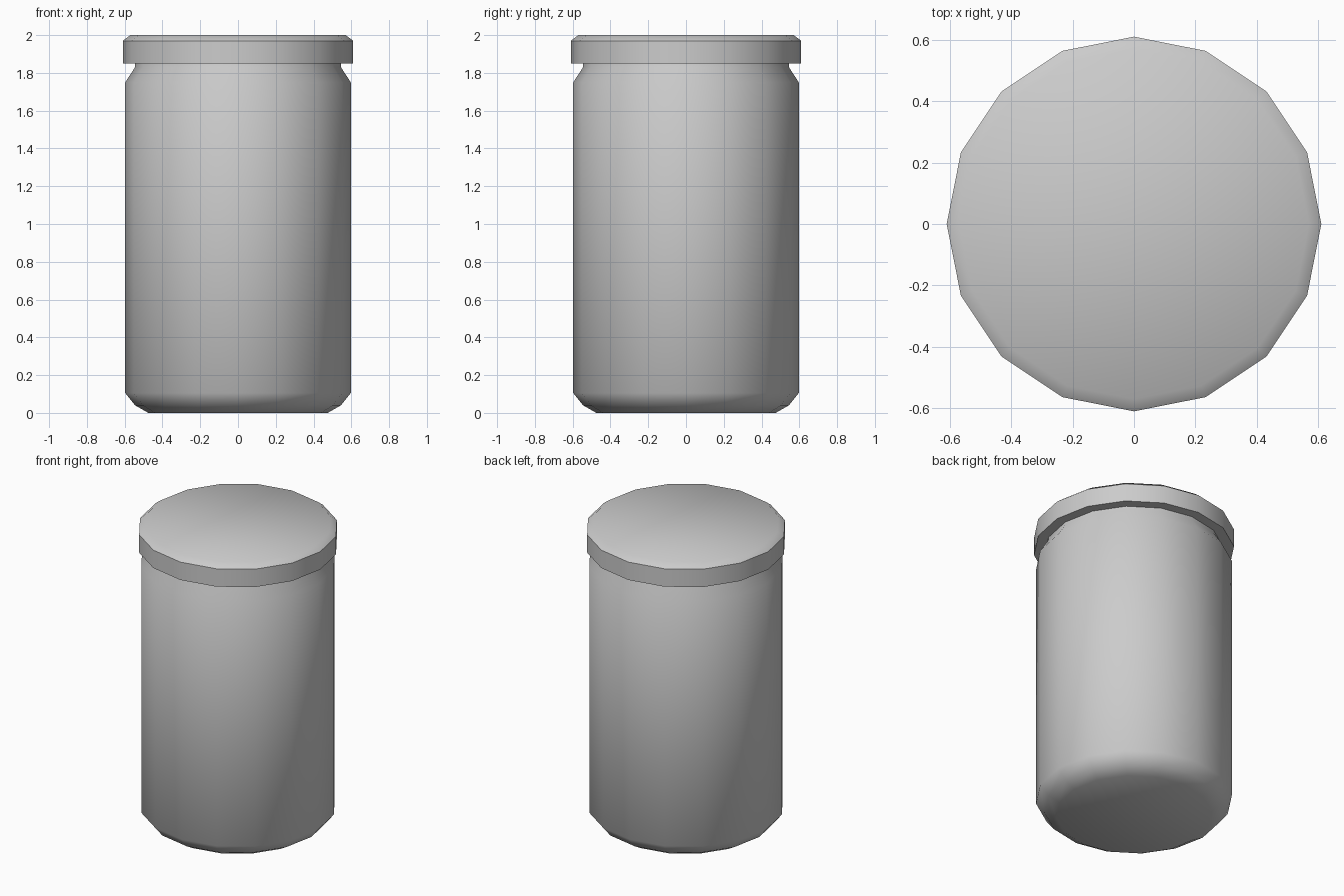
import bpy, bmesh
from math import cos, sin, pi, radians

if "Cube" in bpy.data.objects:
    bpy.data.objects.remove(bpy.data.objects["Cube"])

SIDES = 16


def lathe(name, profile, angle):
    """Revolve (radius, z) points into a closed 16-sided solid."""
    bm = bmesh.new()
    rings = [[bm.verts.new((r * cos(2 * pi * i / SIDES), r * sin(2 * pi * i / SIDES), z))
              for i in range(SIDES)] for r, z in profile]
    for low, high in zip(rings, rings[1:]):
        for i in range(SIDES):
            j = (i + 1) % SIDES
            bm.faces.new((low[i], low[j], high[j], high[i]))
    bm.faces.new(rings[0][::-1])
    bm.faces.new(rings[-1])
    mesh = bpy.data.meshes.new(name)
    bm.to_mesh(mesh)
    bm.free()
    obj = bpy.data.objects.new(name, mesh)
    bpy.context.collection.objects.link(obj)
    bpy.ops.object.select_all(action='DESELECT')
    obj.select_set(True)
    bpy.context.view_layer.objects.active = obj
    bpy.ops.object.shade_smooth_by_angle(angle=radians(angle))
    return obj


# Jar body: rounded base, straight wall, shoulder and neck inside the lid
lathe("jar_body", [(0.475, 0), (0.545, 0.04), (0.597, 0.105), (0.597, 1.75),
                   (0.545, 1.83), (0.545, 1.90)], 60)

# Lid: straight rim with a bevelled top edge
lathe("jar_lid", [(0.61, 1.85), (0.61, 1.97), (0.57, 2.0)], 45)
